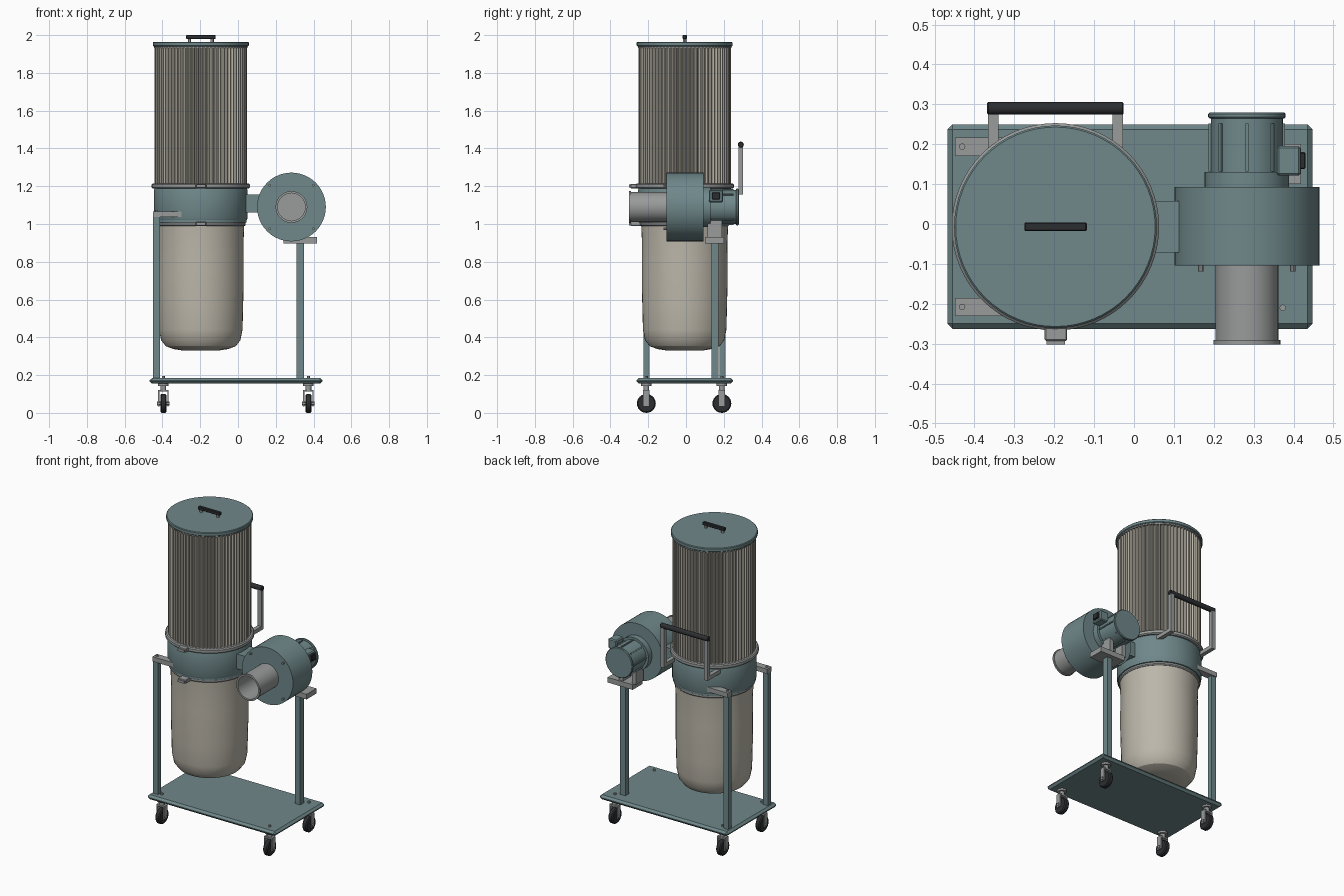
import bpy, bmesh
from math import pi, sin, cos, radians
from mathutils import Matrix, Vector

if "Cube" in bpy.data.objects:
    bpy.data.objects.remove(bpy.data.objects["Cube"])

DX, CY = -0.197, -0.007          # drum axis x, machine centre y
BX, BZ = 0.283, 1.09             # blower axis


def mat(name, r, g, b):
    m = bpy.data.materials.new(name)
    m.diffuse_color = (r, g, b, 1)
    m.use_nodes = True
    m.node_tree.nodes["Principled BSDF"].inputs["Base Color"].default_value = m.diffuse_color
    return m


TEAL = mat("teal_paint", 0.16, 0.245, 0.255)
CREAM = mat("cream_fabric", 0.50, 0.47, 0.40)
STEEL = mat("steel", 0.32, 0.33, 0.33)
BLACK = mat("black_rubber", 0.025, 0.027, 0.03)


def finish(bm, name, m, smooth=True):
    bmesh.ops.remove_doubles(bm, verts=bm.verts, dist=1e-5)
    bmesh.ops.recalc_face_normals(bm, faces=bm.faces)
    me = bpy.data.meshes.new(name)
    bm.to_mesh(me)
    bm.free()
    me.materials.append(m)
    ob = bpy.data.objects.new(name, me)
    bpy.context.collection.objects.link(ob)
    if smooth:
        bpy.ops.object.select_all(action='DESELECT')
        ob.select_set(True)
        bpy.context.view_layer.objects.active = ob
        bpy.ops.object.shade_smooth_by_angle(angle=radians(30))
    return ob


def lathe(name, m, profile, loc, axis='Z', n=48):
    """Spin (radius, height) points round an axis through loc."""
    bm = bmesh.new()
    rows = [[bm.verts.new((r * cos(2 * pi * i / n), r * sin(2 * pi * i / n), h))
             for i in range(n)] if r > 0 else [bm.verts.new((0, 0, h))] for r, h in profile]
    for a, b in zip(rows, rows[1:]):
        for i in range(n):
            j = (i + 1) % n
            f = [a[i % len(a)], a[j % len(a)], b[j % len(b)], b[i % len(b)]]
            f = list(dict.fromkeys(f))
            if len(f) > 2:
                bm.faces.new(f)
    rot = {'Z': Matrix(), 'Y': Matrix.Rotation(-pi / 2, 4, 'X'),
           'X': Matrix.Rotation(pi / 2, 4, 'Y')}[axis]
    bm.transform(Matrix.Translation(loc) @ rot)
    return finish(bm, name, m)


def cyl(name, m, r, a, b, loc, axis='Z', n=32, c=0.0):
    """Capped cylinder from a to b along an axis, with optional chamfer c."""
    p = [(0, a), (r - c, a), (r, a + c), (r, b - c), (r - c, b), (0, b)]
    return lathe(name, m, p if c else [p[0], p[1], p[4], p[5]], loc, axis, n)


def box(name, m, x, y, z, bevel=0.0):
    """Box given by its x, y and z ranges."""
    bm = bmesh.new()
    bmesh.ops.create_cube(bm, size=1)
    for v in bm.verts:
        v.co = [r[0] + (r[1] - r[0]) * (c + 0.5) for r, c in zip((x, y, z), v.co)]
    if bevel:
        bmesh.ops.bevel(bm, geom=bm.edges[:], offset=bevel, segments=1, affect='EDGES')
    return finish(bm, name, m, False)


drum = (DX, CY, 0)

# Base plate
box("base_plate", TEAL, (-0.468, 0.448), (-0.263, 0.25), (0.155, 0.185), 0.013)

# Casters
for i, (x, y) in enumerate([(x, y) for x in (-0.395, 0.373) for y in (-0.21, 0.19)]):
    cyl(f"caster_wheel_{i}", BLACK, 0.05, -0.016, 0.016, (x, y, 0.05), 'X', 24, 0.006)
    cyl(f"caster_axle_{i}", STEEL, 0.01, -0.033, 0.033, (x, y, 0.05), 'X', 12)
    for s in (-1, 1):
        xs = sorted((x + s * 0.021, x + s * 0.028))
        box(f"caster_fork_{i}_{s}", STEEL, xs, (y - 0.017, y + 0.017), (0.035, 0.122))
    box(f"caster_crown_{i}", STEEL, (x - 0.028, x + 0.028), (y - 0.017, y + 0.017), (0.112, 0.122))
    cyl(f"caster_stem_{i}", STEEL, 0.015, 0.12, 0.146, (x, y, 0), n=16)
    cyl(f"caster_plate_{i}", STEEL, 0.028, 0.143, 0.157, (x, y, 0), n=16)
    cyl(f"caster_bolt_{i}", STEEL, 0.008, 0.18, 0.195, (x, y, 0), n=12)

# Left posts with brackets that carry the drum
for s, y in ((0, -0.208), (1, 0.194)):
    box(f"drum_post_{s}", TEAL, (-0.449, -0.413), (y - 0.016, y + 0.016), (0.18, 1.04))
    box(f"drum_bracket_{s}", STEEL, (-0.449, -0.29), (y - 0.023, y + 0.023), (1.037, 1.067))
    cyl(f"bracket_bolt_{s}", STEEL, 0.008, 1.06, 1.073, (-0.431, y, 0), n=12)

# Right post, motor platform and motor feet
box("motor_post", TEAL, (0.311, 0.349), (0.135, 0.173), (0.18, 0.9))
box("motor_platform", STEEL, (0.24, 0.419), (0.1, 0.2), (0.897, 0.93))
for s in (-1, 1):
    x = BX + s * 0.046
    box(f"motor_foot_{s}", STEEL, (x - 0.014, x + 0.014), (0.115, 0.19), (0.93, 1.03))

# Drum body and dust bag
lathe("drum_body", TEAL, [(0, 1.02), (0.243, 1.02), (0.247, 1.03), (0.247, 1.18),
                          (0.243, 1.19), (0, 1.19)], drum, n=64)
lathe("dust_bag", CREAM, [(0, 0.33), (0.1, 0.331), (0.145, 0.338), (0.185, 0.353), (0.21, 0.385),
                          (0.221, 0.44), (0.224, 0.56), (0.227, 0.68), (0.227, 0.8),
                          (0.226, 0.9), (0.23, 0.99), (0, 1.0)], drum, n=48)

# Clamp rings with front latches
for name, r, a, b, m in (("upper", 0.26, 1.187, 1.215, STEEL), ("lower", 0.238, 0.99, 1.012, STEEL)):
    lathe(f"{name}_clamp_ring", m, [(0, a), (r - 0.006, a), (r, a + 0.006), (r, b - 0.006),
                                    (r - 0.006, b), (0, b)], drum, n=64)
    z = (a + b) / 2
    box(f"{name}_latch", STEEL, (-0.224, -0.168), (-0.293, CY - r + 0.02), (z - 0.012, z + 0.012), 0.003)
    box(f"{name}_latch_lever", STEEL, (-0.219, -0.173), (-0.302, -0.29), (z - 0.008, z + 0.008))
cyl("drum_lower_flange", TEAL, 0.243, 1.009, 1.024, drum, n=64)

# Pleated filter: zigzag outline extruded upwards
bm = bmesh.new()
pleats = 72
ring = []
for i in range(pleats * 4):
    r = 0.244 if i % 4 < 2 else 0.231
    t = 2 * pi * i / (pleats * 4)
    ring.append(bm.verts.new((DX + r * cos(t), CY + r * sin(t), 1.2)))
face = bm.faces.new(ring)
ext = bmesh.ops.extrude_face_region(bm, geom=[face])
bmesh.ops.translate(bm, verts=[g for g in ext['geom'] if isinstance(g, bmesh.types.BMVert)],
                    vec=(0, 0, 0.74))
finish(bm, "pleated_filter", CREAM, False)

# Lid and its handle
cyl("filter_top_band", STEEL, 0.248, 1.932, 1.945, drum, n=64)
cyl("lid", TEAL, 0.254, 1.94, 1.964, drum, n=64, c=0.004)
for s in (-1, 1):
    cyl(f"lid_handle_foot_{s}", STEEL, 0.009, 1.96, 1.985, (DX + s * 0.06, CY, 0), n=12)
box("lid_handle", BLACK, (-0.275, -0.118), (CY - 0.011, CY + 0.011), (1.98, 2.0), 0.003)

# Push handle at the back
for s in (-1, 1):
    x = DX + s * 0.156
    box(f"push_handle_arm_{s}", STEEL, (x - 0.013, x + 0.013), (0.14, 0.302), (1.155, 1.18))
    box(f"push_handle_upright_{s}", STEEL, (x - 0.013, x + 0.013), (0.277, 0.302), (1.155, 1.42))
cyl("push_handle_grip", BLACK, 0.016, -0.171, 0.171, (DX, 0.29, 1.42), 'X', 16, 0.003)

# Duct from blower to drum
box("connecting_duct", TEAL, (0.0, 0.16), (-0.072, 0.058), (1.06, 1.155))

# Blower housing, bolts and hollow inlet
blower = (BX, 0, BZ)
cyl("blower_housing", TEAL, 0.182, -0.104, 0.093, blower, 'Y', 48)
for i in range(4):
    t = pi / 4 + i * pi / 2
    cyl(f"housing_bolt_{i}", STEEL, 0.007, -0.119, -0.1, (BX + 0.163 * cos(t), 0, BZ + 0.163 * sin(t)), 'Y', 10)
lathe("inlet_pipe", STEEL, [(0.079, -0.1), (0.079, -0.291), (0.084, -0.291), (0.084, -0.302),
                            (0.073, -0.302), (0.073, -0.106), (0, -0.106)], blower, 'Y', 40)

# Motor with ribs, end cap and switch box
cyl("motor_mount", TEAL, 0.106, 0.09, 0.13, blower, 'Y', 40)
cyl("motor_body", TEAL, 0.09, 0.125, 0.268, blower, 'Y', 40)
cyl("motor_end_cap", TEAL, 0.097, 0.264, 0.28, blower, 'Y', 40, 0.004)
for i in range(8):
    bm = bmesh.new()
    bmesh.ops.create_cube(bm, size=1)
    bm.transform(Matrix.Translation(blower) @ Matrix.Rotation(i * pi / 4, 4, 'Y')
                 @ Matrix.Translation((0, 0.192, 0.09)) @ Matrix.Diagonal((0.008, 0.12, 0.012, 1)))
    finish(bm, f"motor_rib_{i}", TEAL, False)
box("switch_box", TEAL, (0.358, 0.418), (0.121, 0.196), (1.115, 1.18), 0.006)
box("switch", BLACK, (0.41, 0.43), (0.138, 0.18), (1.13, 1.168), 0.003)
